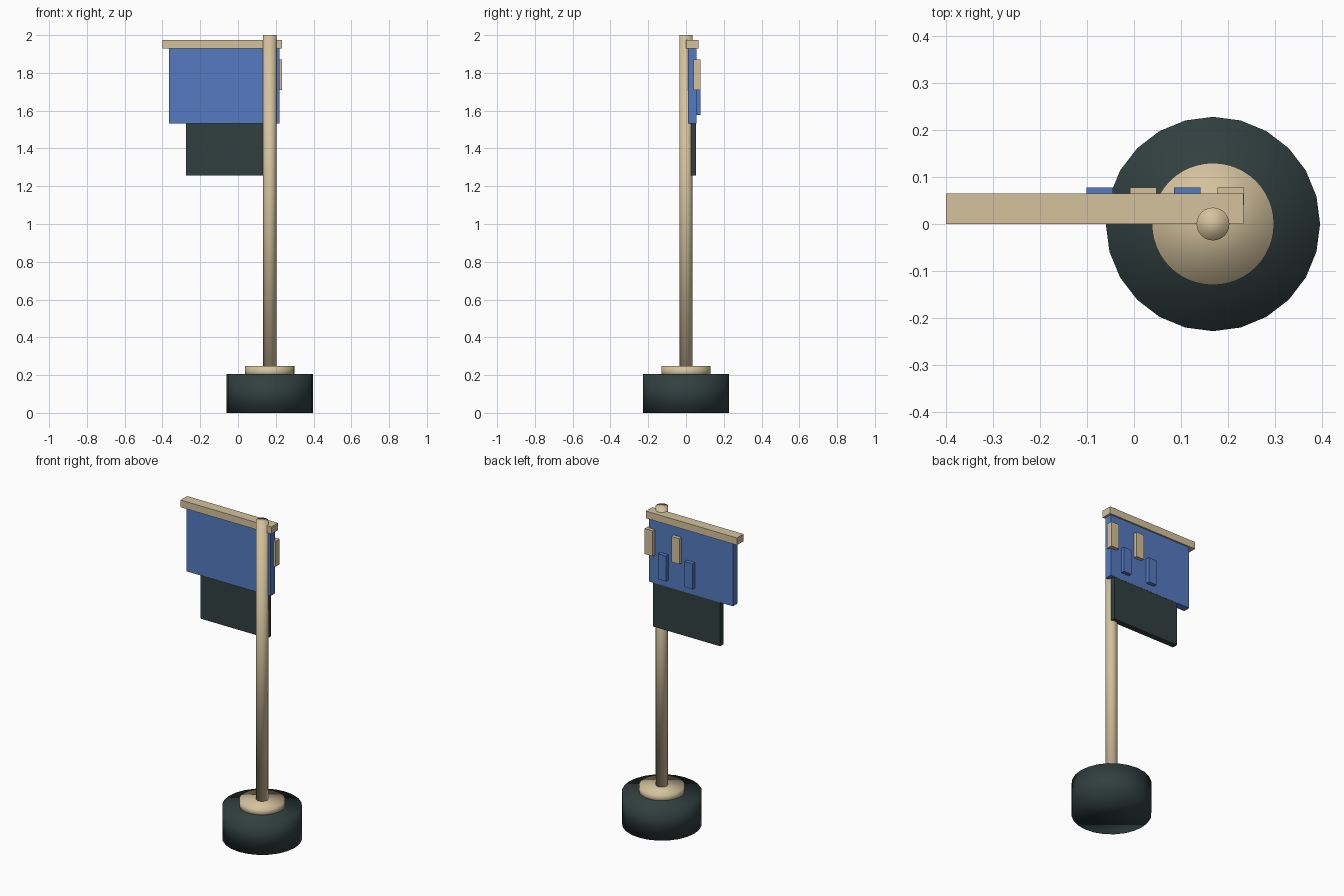
import bpy

cube = bpy.data.objects.get("Cube")
if cube:
    bpy.data.objects.remove(cube, do_unlink=True)


def make_material(name, rgb):
    mat = bpy.data.materials.new(name)
    mat.use_nodes = True
    mat.diffuse_color = (*rgb, 1)
    bsdf = next(n for n in mat.node_tree.nodes if n.type == "BSDF_PRINCIPLED")
    bsdf.inputs["Base Color"].default_value = (*rgb, 1)
    return mat


wood = make_material("pale wood", (0.66, 0.54, 0.34))
blue = make_material("blue cloth", (0.09, 0.195, 0.53))
dark = make_material("dark slate", (0.031, 0.051, 0.051))

POLE_X = 0.168


def disc(name, radius, z0, z1, sides, mat):
    """Upright round part on the pole axis, softly shaded throughout."""
    bpy.ops.mesh.primitive_cylinder_add(
        vertices=sides, radius=radius, depth=z1 - z0,
        location=(POLE_X, 0, (z0 + z1) / 2))
    obj = bpy.context.object
    obj.name = name
    obj.data.materials.append(mat)
    bpy.ops.object.shade_smooth()
    return obj


def box(name, xs, ys, zs, mat):
    """Flat-sided part spanning the given ranges."""
    spans = (xs, ys, zs)
    bpy.ops.mesh.primitive_cube_add(size=1, location=[sum(s) / 2 for s in spans])
    obj = bpy.context.object
    obj.name = name
    obj.scale = [s[1] - s[0] for s in spans]
    bpy.ops.object.transform_apply(location=False, rotation=False, scale=True)
    obj.data.materials.append(mat)
    return obj


# Stand
disc("base", 0.228, 0, 0.206, 24, dark)
disc("collar", 0.13, 0.19, 0.247, 48, wood)
disc("pole", 0.035, 0.22, 2.0, 24, wood)

# Banner hanging from the crossbar
box("crossbar", (-0.4, 0.233), (0, 0.065), (1.93, 1.975), wood)
box("banner", (-0.365, 0.219), (0.01, 0.055), (1.532, 1.932), blue)
box("lower_cloth", (-0.275, 0.192), (0.018, 0.054), (1.256, 1.535), dark)

# Alternating tabs on the back of the banner
for i in range(4):
    x = 0.178 - i * 0.093
    mat, z, kind = ((wood, 1.71, "wood"), (blue, 1.577, "blue"))[i % 2]
    box(f"{kind}_tab_{i // 2 + 1}", (x, x + 0.056), (0.04, 0.078), (z, z + 0.16), mat)
